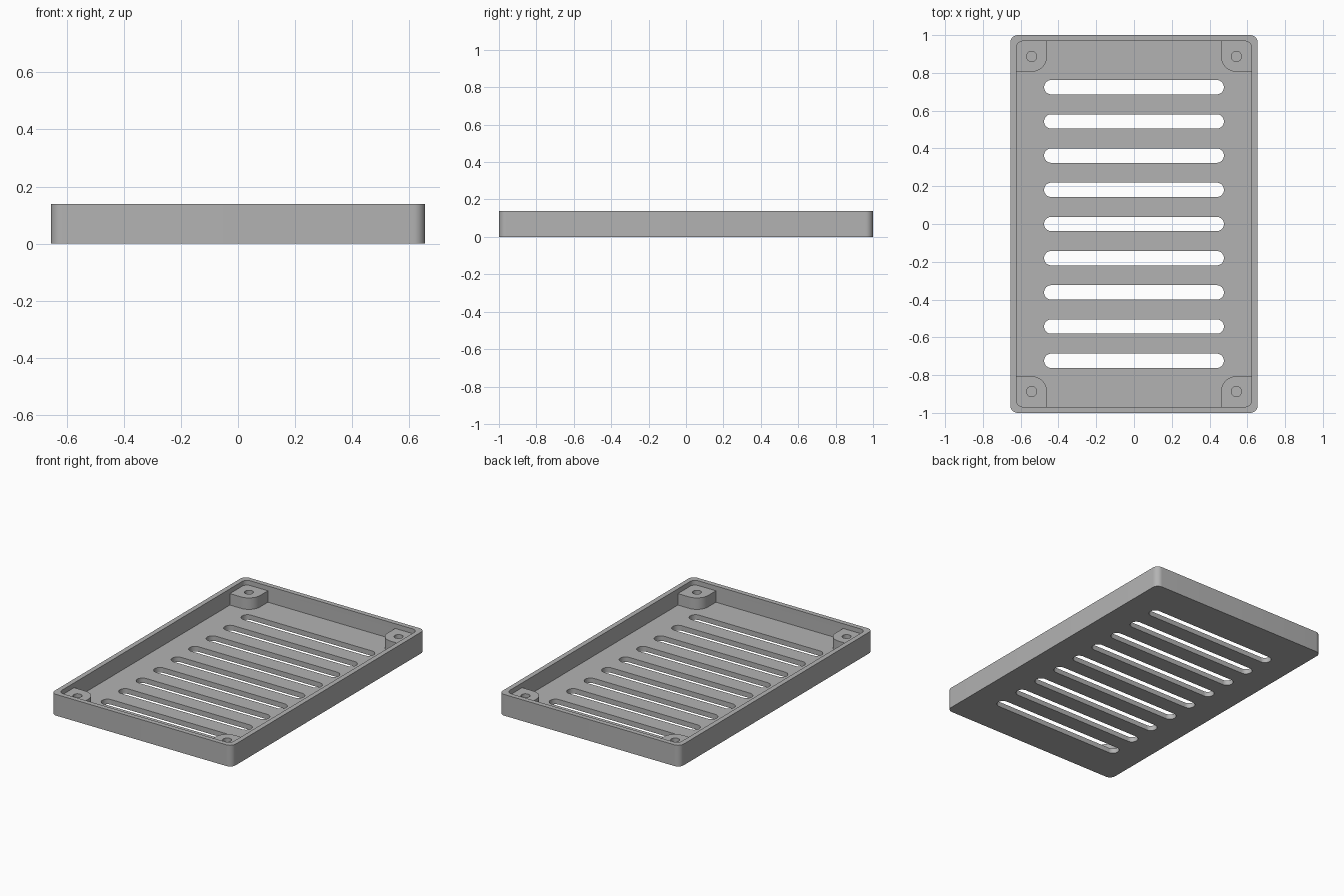
import bpy, bmesh, math

cube = bpy.data.objects.get("Cube")
if cube:
    bpy.data.objects.remove(cube, do_unlink=True)

# Main dimensions
HALF_X, HALF_Y, HEIGHT = 0.655, 1.0, 0.139
WALL, FLOOR, POST_TOP = 0.032, 0.033, 0.108
HOLE_X, HOLE_Y, POST_R = 0.542, 0.887, 0.081
SLOTS, PITCH = 9, 0.181

grey = bpy.data.materials.new("plain grey")
grey.use_nodes = True
grey.diffuse_color = (0.45, 0.45, 0.45, 1)
grey.node_tree.nodes["Principled BSDF"].inputs["Base Color"].default_value = grey.diffuse_color


def rounded(x0, x1, y0, y1, radii, steps=10):
    """Outline with a radius for each corner: +x+y, -x+y, -x-y, +x-y."""
    corners = [(x1, y1, -1, -1), (x0, y1, 1, -1), (x0, y0, 1, 1), (x1, y0, -1, 1)]
    points = []
    for i, ((x, y, sx, sy), r) in enumerate(zip(corners, radii)):
        if r == 0:
            points.append((x, y))
            continue
        for k in range(steps + 1):
            a = math.pi / 2 * (i + k / steps)
            points.append((x + sx * r + r * math.cos(a), y + sy * r + r * math.sin(a)))
    return points


def prism(name, outline, z0, z1):
    bm = bmesh.new()
    base = bm.faces.new([bm.verts.new((x, y, z0)) for x, y in outline])
    top = bmesh.ops.extrude_face_region(bm, geom=[base])["geom"]
    bmesh.ops.translate(bm, vec=(0, 0, z1 - z0),
                        verts=[g for g in top if isinstance(g, bmesh.types.BMVert)])
    bmesh.ops.remove_doubles(bm, verts=bm.verts, dist=1e-5)
    bmesh.ops.recalc_face_normals(bm, faces=bm.faces)
    mesh = bpy.data.meshes.new(name)
    bm.to_mesh(mesh)
    bm.free()
    mesh.materials.append(grey)
    ob = bpy.data.objects.new(name, mesh)
    bpy.context.collection.objects.link(ob)
    return ob


def combine(target, tool, operation):
    """Apply a boolean and discard the tool."""
    bpy.context.view_layer.objects.active = target
    mod = target.modifiers.new(operation.lower(), "BOOLEAN")
    mod.operation, mod.solver, mod.object = operation, "EXACT", tool
    bpy.ops.object.modifier_apply(modifier=mod.name)
    bpy.data.objects.remove(tool, do_unlink=True)


# Shallow open tray
tray = prism("vented_tray", rounded(-HALF_X, HALF_X, -HALF_Y, HALF_Y, [0.04] * 4), 0, HEIGHT)
ix, iy = HALF_X - WALL, HALF_Y - WALL
combine(tray, prism("cavity", rounded(-ix, ix, -iy, iy, [0.035] * 4), FLOOR, HEIGHT + 0.1),
        "DIFFERENCE")

# Vent slots through the floor
for i in range(SLOTS):
    y = (i - (SLOTS - 1) / 2) * PITCH
    slot = rounded(-0.476, 0.476, y - 0.038, y + 0.038, [0.0379] * 4)
    combine(tray, prism("slot", slot, -0.1, FLOOR + 0.02), "DIFFERENCE")

# Corner screw posts, sunk slightly into the walls and floor, each with a blind hole
for sx in (-1, 1):
    for sy in (-1, 1):
        xs = sorted((sx * (HOLE_X - POST_R), sx * (ix + 0.01)))
        ys = sorted((sy * (HOLE_Y - POST_R), sy * (iy + 0.01)))
        inward = [(-1, -1), (1, -1), (1, 1), (-1, 1)].index((sx, sy))
        radii = [POST_R if i == inward else 0 for i in range(4)]
        combine(tray, prism("post", rounded(*xs, *ys, radii), 0.015, POST_TOP), "UNION")
        hole = [(sx * HOLE_X + 0.027 * math.cos(math.tau * k / 32),
                 sy * HOLE_Y + 0.027 * math.sin(math.tau * k / 32)) for k in range(32)]
        combine(tray, prism("hole", hole, FLOOR, HEIGHT + 0.1), "DIFFERENCE")

# Smooth rounded corners, keep crisp edges
bpy.ops.object.select_all(action="DESELECT")
tray.select_set(True)
bpy.context.view_layer.objects.active = tray
bpy.ops.object.shade_smooth_by_angle(angle=math.radians(30))
